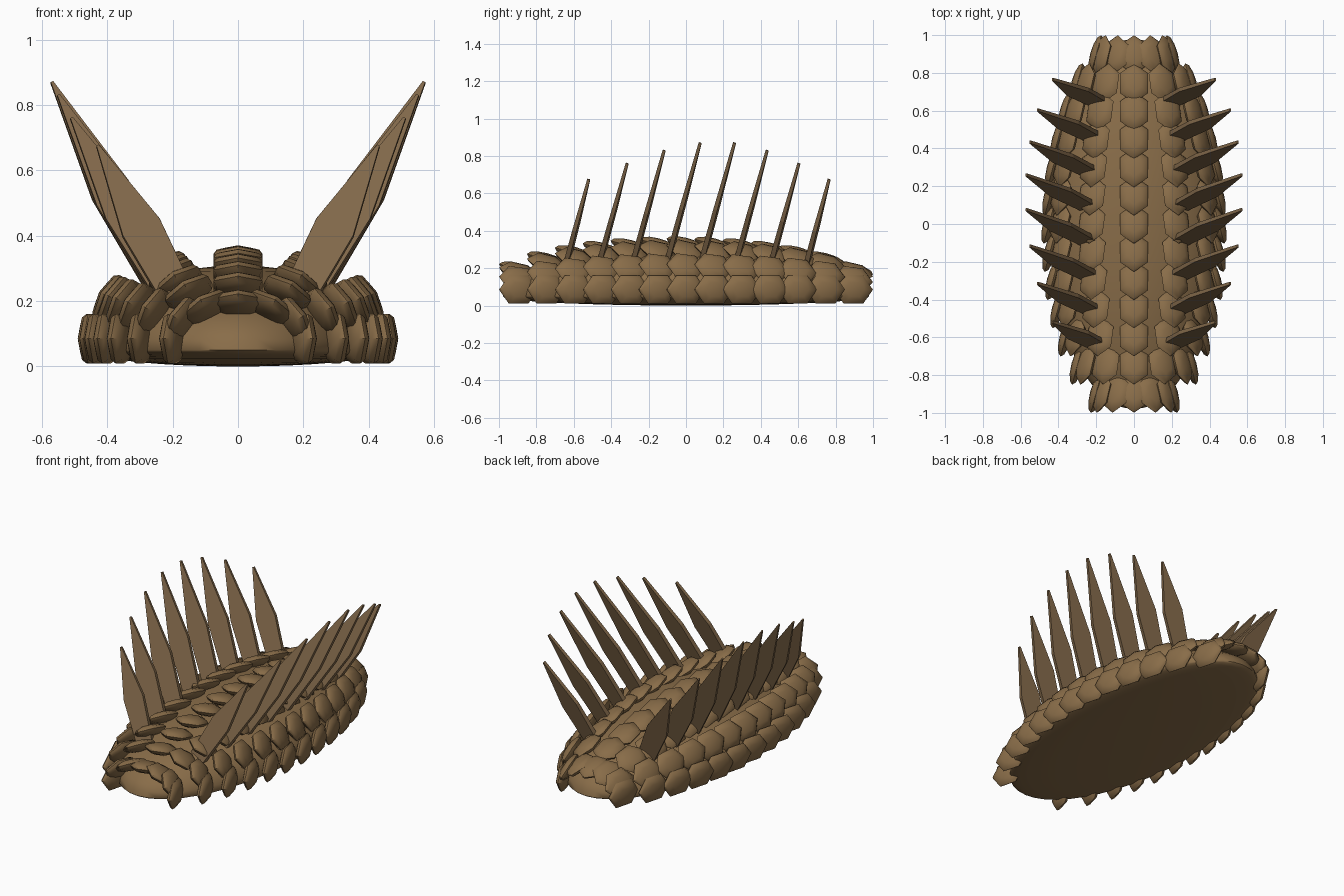
import bpy, bmesh, math
from math import sin, cos, sqrt, radians
from mathutils import Matrix, Vector

cube = bpy.data.objects.get("Cube")
if cube:
    bpy.data.objects.remove(cube)


def material(name, rgb):
    m = bpy.data.materials.new(name)
    m.use_nodes = True
    m.diffuse_color = (*rgb, 1)
    m.node_tree.nodes["Principled BSDF"].inputs["Base Color"].default_value = (*rgb, 1)
    return m


hide = material("warm brown", (0.25, 0.152, 0.066))
horn = material("horn brown", (0.225, 0.141, 0.069))


def finish(name, bm, mat, smooth_angle=None):
    bmesh.ops.recalc_face_normals(bm, faces=bm.faces[:])
    mesh = bpy.data.meshes.new(name)
    bm.to_mesh(mesh)
    bm.free()
    mesh.materials.append(mat)
    obj = bpy.data.objects.new(name, mesh)
    bpy.context.collection.objects.link(obj)
    if smooth_angle:
        bpy.ops.object.select_all(action="DESELECT")
        obj.select_set(True)
        bpy.context.view_layer.objects.active = obj
        bpy.ops.object.shade_smooth_by_angle(angle=radians(smooth_angle))


# Body: a long dome above, a shallow belly below
RIM = 0.05
bm = bmesh.new()
bmesh.ops.create_uvsphere(bm, u_segments=48, v_segments=24, radius=1)
for v in bm.verts:
    height = 0.26 if v.co.z > 0 else RIM
    v.co = Vector((v.co.x * 0.45, v.co.y * 0.98, RIM + v.co.z * height))
finish("body", bm, hide, 60)


# Armour scales: rings of tilted six-sided lenses, points forward and raised
def add_scale(bm, centre, angle):
    place = (Matrix.Translation(centre)
             @ Matrix.Rotation(angle, 4, "Y")
             @ Matrix.Rotation(radians(-15), 4, "X")
             @ Matrix.Diagonal((0.087, 0.108, 0.032, 1)))
    bmesh.ops.create_uvsphere(bm, u_segments=6, v_segments=6, radius=1, matrix=place)


RINGS = 13
for row in range(-3, 4):
    angle = radians(30 * row)
    bm = bmesh.new()
    for i in range(RINGS):
        y = -0.895 + 1.79 * i / (RINGS - 1)
        girth = sqrt(1 - y * y)
        add_scale(bm, (0.45 * girth * sin(angle), y, 0.085 + 0.245 * girth * cos(angle)), angle)
    side = "left" if row > 0 else "right"
    name = f"{side}_scale_row_{abs(row)}" if row else "spine_scale_row"
    finish(name, bm, hide, 50)


# Back blades: leaf-shaped plates leaning outward and back, faces turned inward
def add_blade(bm, base, tip, side):
    along = tip - base
    across = Vector((along.z, -0.2 * along.length, -along.x))
    across = (across - across.project(along)).normalized()
    thick = along.cross(across).normalized()
    sections = []
    for t, width, depth in ((-0.06, 0.05, 0.014), (0.45, 0.063, 0.011), (1, 0.004, 0.008)):
        mid = base + along * t
        ring = []
        for a, b in ((-1, -1), (1, -1), (1, 1), (-1, 1)):
            p = mid + across * width * a + thick * depth * b
            ring.append(bm.verts.new((p.x * side, p.y, p.z)))
        sections.append(ring)
    bm.faces.new(sections[0])
    bm.faces.new(sections[-1])
    for low, high in zip(sections, sections[1:]):
        for i in range(4):
            j = (i + 1) % 4
            bm.faces.new((low[i], low[j], high[j], high[i]))


# Tip x, tip z and backward lean, from the end blades to the middle ones
TIPS = ((0.43, 0.675, 0.12), (0.51, 0.76, 0.142), (0.55, 0.83, 0.156), (0.57, 0.87, 0.165))
for side, label in ((1, "left"), (-1, "right")):
    bm = bmesh.new()
    for k in range(8):
        x, z, lean = TIPS[min(k, 7 - k)]
        y = -0.64 + 0.1836 * k
        girth = sqrt(1 - y * y)
        base = Vector((0.245 * girth, y, 0.05 + 0.22 * girth))
        add_blade(bm, base, Vector((x, y + lean, z)), side)
    finish(f"{label}_back_blades", bm, horn)
